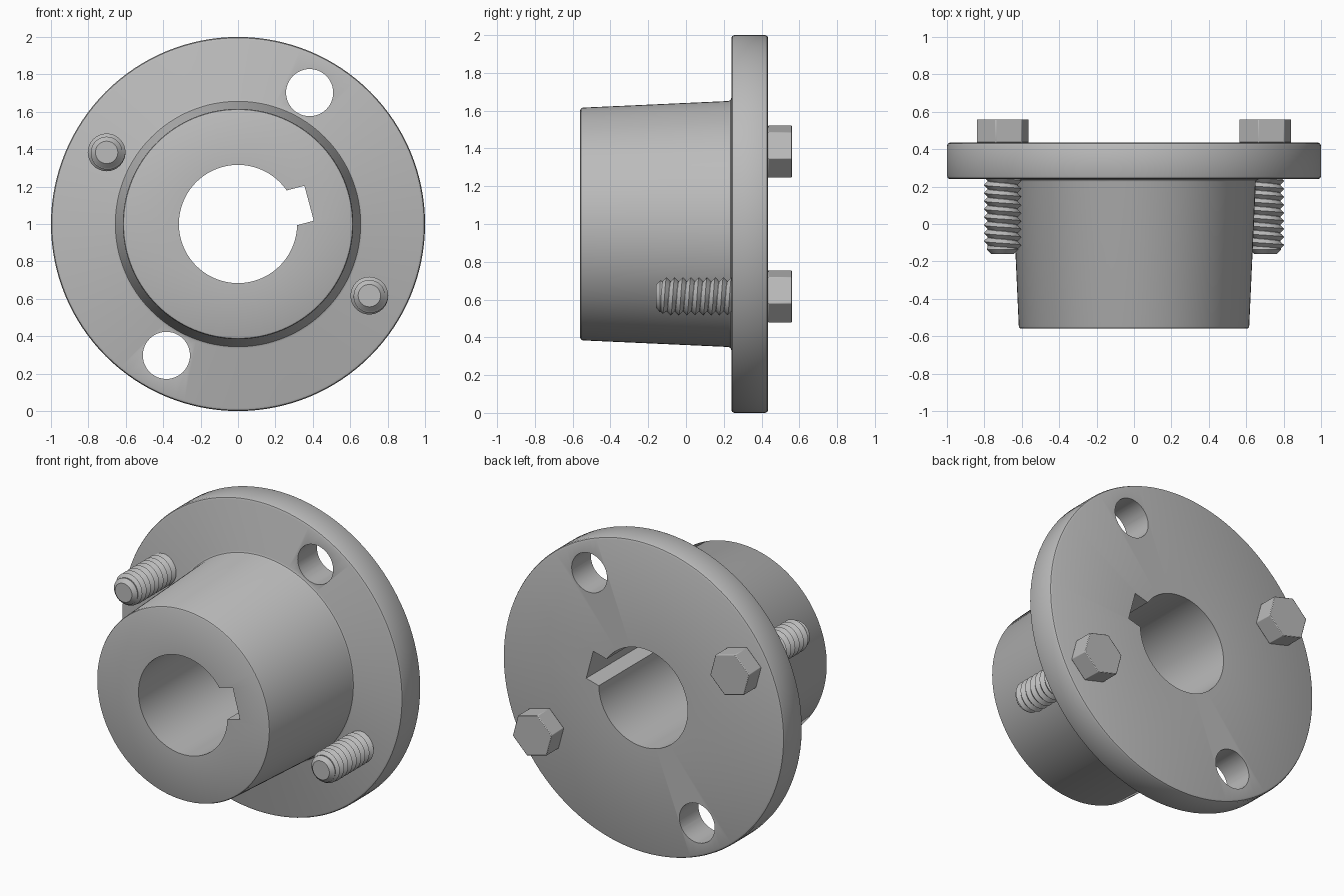
import bpy, bmesh
from math import sin, cos, pi, radians
from mathutils import Matrix

cube = bpy.data.objects.get("Cube")
if cube:
    bpy.data.objects.remove(cube)

steel = bpy.data.materials.new("grey steel")
steel.use_nodes = True
GREY = (0.5, 0.5, 0.5, 1)
steel.diffuse_color = GREY
steel.node_tree.nodes["Principled BSDF"].inputs["Base Color"].default_value = GREY


def finish(bm, name):
    bmesh.ops.recalc_face_normals(bm, faces=bm.faces)
    mesh = bpy.data.meshes.new(name)
    bm.to_mesh(mesh)
    bm.free()
    mesh.materials.append(steel)
    ob = bpy.data.objects.new(name, mesh)
    bpy.context.collection.objects.link(ob)
    return ob


def activate(ob):
    bpy.ops.object.select_all(action='DESELECT')
    ob.select_set(True)
    bpy.context.view_layer.objects.active = ob


def smooth(ob, angle=30):
    activate(ob)
    bpy.ops.object.shade_smooth_by_angle(angle=radians(angle))


def lathe(name, profile, centre=(0, 1), seg=32, closed=False):
    """Revolve (radius, y) points about an axis parallel to y."""
    bm = bmesh.new()
    rings = [[bm.verts.new((centre[0] + r * cos(2 * pi * k / seg), y,
                            centre[1] + r * sin(2 * pi * k / seg)))
              for k in range(seg)] for r, y in profile]
    pairs = list(zip(rings, rings[1:]))
    if closed:
        pairs.append((rings[-1], rings[0]))
    else:
        bm.faces.new(rings[0])
        bm.faces.new(rings[-1])
    for a, b in pairs:
        for k in range(seg):
            n = (k + 1) % seg
            bm.faces.new((a[k], a[n], b[n], b[k]))
    return finish(bm, name)


def box(name, angle, radial, tangent, depth):
    """Box given by ranges in a frame turned about the main axis."""
    bm = bmesh.new()
    bmesh.ops.create_cube(bm, size=1)
    for v in bm.verts:
        v.co = [rng[0] if c < 0 else rng[1]
                for c, rng in zip(v.co, (radial, depth, tangent))]
    bm.transform(Matrix.Translation((0, 0, 1)) @ Matrix.Rotation(-angle, 4, 'Y'))
    return finish(bm, name)


def cut(ob, cutter):
    cutter.hide_render = True
    mod = ob.modifiers.new("cut", 'BOOLEAN')
    mod.operation = 'DIFFERENCE'
    mod.solver = 'EXACT'
    mod.object = cutter
    activate(ob)
    bpy.ops.object.modifier_apply(modifier=mod.name)
    bpy.data.objects.remove(cutter)


def polar(deg, r=0.8):
    return r * cos(radians(deg)), 1 + r * sin(radians(deg))


# Tapered hub and flange in one turned body, with the bore
FRONT, FACE, BACK, BORE = -0.56, 0.24, 0.435, 0.316
bushing = lathe("flanged_bushing", [
    (BORE, FRONT), (0.604, FRONT), (0.612, FRONT + 0.004), (0.616, FRONT + 0.012),
    (0.651, FACE - 0.016), (0.656, FACE - 0.005), (0.667, FACE),
    (0.984, FACE), (0.995, FACE + 0.005), (1, FACE + 0.016),
    (1, BACK - 0.016), (0.995, BACK - 0.005), (0.984, BACK),
    (BORE, BACK)], seg=128, closed=True)

# Keyway, clamping slot and the two open flange holes
cut(bushing, box("keyway_cutter", radians(15), (0.2, 0.396), (-0.088, 0.106), (-1, 1)))
cut(bushing, box("slot_cutter", radians(105), (-0.8, 0.8), (-0.02, 0.02), (-1, FACE - 0.008)))
for deg in (61.4, 241.4):
    cut(bushing, lathe("hole_cutter", [(0.126, 0), (0.126, 1)], polar(deg), 48))
smooth(bushing)


def thread(name, centre, tip=-0.135, end=0.27, pitch=0.043, seg=32):
    """Helical ridge: alternating crest and root lines."""
    bm = bmesh.new()
    rows = int((end - tip) / pitch * 2) + 4
    grid = []
    for j in range(rows):
        line = []
        for k in range(seg + 1):
            a = 2 * pi * k / seg
            y = max(tip, tip + (j - 2) * pitch / 2 + pitch * k / seg)
            r = min(0.101 if j % 2 else 0.079, 0.084 + (y - tip) * 0.8)
            line.append(bm.verts.new((centre[0] + r * cos(a), y, centre[1] + r * sin(a))))
        grid.append(line)
    for a, b in zip(grid, grid[1:]):
        for k in range(seg):
            bm.faces.new((a[k], a[k + 1], b[k + 1], b[k]))
    bmesh.ops.remove_doubles(bm, verts=bm.verts, dist=0.0001)
    return finish(bm, name)


# Two hex bolts on the opposite diagonal
for side, deg in (("right", 151.4), ("left", 331.4)):
    c = polar(deg)
    smooth(lathe(side + "_bolt_shank", [(0.06, -0.16), (0.084, -0.137), (0.08, -0.12),
                                        (0.08, BACK + 0.01)], c))
    smooth(thread(side + "_bolt_thread", c))
    bm = bmesh.new()
    bmesh.ops.create_cone(bm, cap_ends=True, segments=6, radius1=0.144, radius2=0.144,
                          depth=0.56 - BACK)
    corner = max(bm.verts, key=lambda v: v.co.x).co
    spin = Matrix.Rotation(radians(15) - (0 if abs(corner.y) < 0.01 else radians(30)), 4, 'Y')
    bm.transform(Matrix.Translation((c[0], (0.56 + BACK) / 2, c[1])) @ spin
                 @ Matrix.Rotation(pi / 2, 4, 'X'))
    head = finish(bm, side + "_bolt_head")
    bevel = head.modifiers.new("soft edges", 'BEVEL')
    bevel.width = 0.004
    bevel.segments = 2
    smooth(head)
